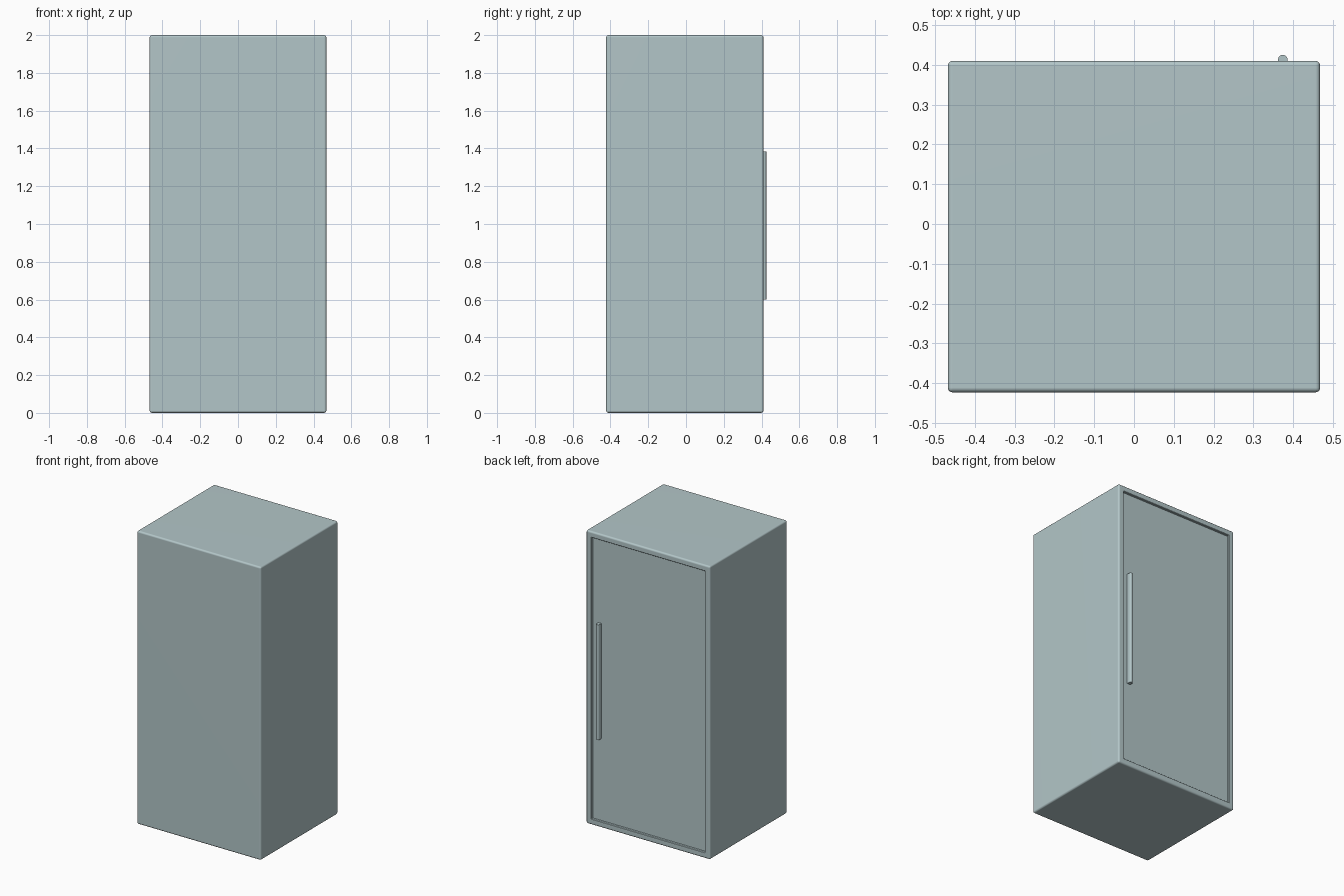
import bpy, bmesh, math
from mathutils import Matrix, Vector

cube = bpy.data.objects.get("Cube")
if cube:
    bpy.data.objects.remove(cube)

# One pale blue-grey enamel for every part
enamel = bpy.data.materials.new("pale blue grey")
enamel.use_nodes = True
colour = (0.45, 0.565, 0.58, 1)
enamel.diffuse_color = colour
enamel.node_tree.nodes["Principled BSDF"].inputs["Base Color"].default_value = colour


def add_object(name, bm):
    bmesh.ops.recalc_face_normals(bm, faces=bm.faces[:])
    mesh = bpy.data.meshes.new(name)
    bm.to_mesh(mesh)
    bm.free()
    mesh.materials.append(enamel)
    obj = bpy.data.objects.new(name, mesh)
    bpy.context.collection.objects.link(obj)
    bpy.ops.object.select_all(action="DESELECT")
    obj.select_set(True)
    bpy.context.view_layer.objects.active = obj
    bpy.ops.object.shade_smooth_by_angle(angle=math.radians(35))
    obj.modifiers.new("flat_panels", "WEIGHTED_NORMAL").keep_sharp = True
    return obj


# Cabinet: softly rounded box with a framed, recessed door at the back
width, y_front, y_back, height = 0.936, -0.423, 0.41, 2.0
edge_round, frame, recess = 0.012, 0.053, 0.016
bm = bmesh.new()
centre = Vector((0, (y_front + y_back) / 2, height / 2))
size = Matrix.Diagonal((width, y_back - y_front, height, 1))
bmesh.ops.create_cube(bm, size=1, matrix=Matrix.Translation(centre) @ size)
bmesh.ops.bevel(bm, geom=bm.edges[:], offset=edge_round, segments=3,
                profile=0.5, affect="EDGES")
bm.normal_update()
door = max((f for f in bm.faces if f.normal.y > 0.99), key=lambda f: f.calc_area())
bmesh.ops.inset_region(bm, faces=[door], thickness=frame - edge_round - 0.004)
# Rounded lip, then the straight wall down to the door
bmesh.ops.inset_region(bm, faces=[door], thickness=0.004, depth=-0.003)
bmesh.ops.inset_region(bm, faces=[door], thickness=0.0005, depth=0.003 - recess)
add_object("cabinet", bm)

# Door handle: long upright bar with a half-round section
radius, x_handle, y_handle = 0.012, 0.374, 0.413
z_low, z_high = 0.6, 1.385
y_door = y_back - recess
section = [(x_handle + radius, y_door - 0.002)]
for i in range(13):
    a = math.pi * i / 12
    section.append((x_handle + radius * math.cos(a), y_handle + radius * math.sin(a)))
section.append((x_handle - radius, y_door - 0.002))
bm = bmesh.new()
base = bm.faces.new([bm.verts.new((x, y, z_low)) for x, y in section])
top = bmesh.ops.extrude_face_region(bm, geom=[base])
bmesh.ops.translate(bm, vec=(0, 0, z_high - z_low),
                    verts=[v for v in top["geom"] if isinstance(v, bmesh.types.BMVert)])
add_object("door_handle", bm)
